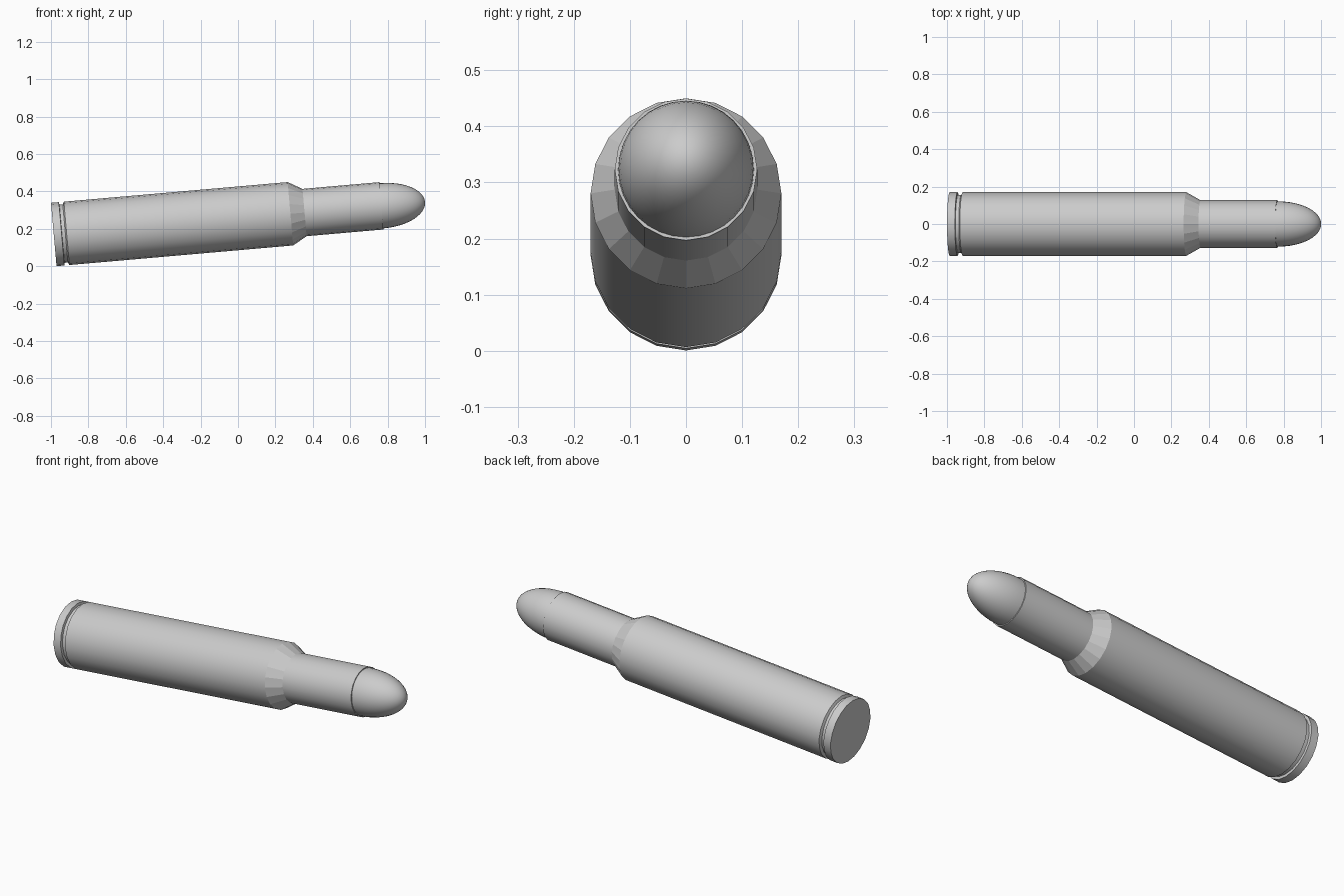
import bpy, bmesh, math
from mathutils import Matrix

if "Cube" in bpy.data.objects:
    bpy.data.objects.remove(bpy.data.objects["Cube"])

# The whole round lies along a local +X axis, tilted nose-up by 5 degrees
PLACE = Matrix.Translation((-0.985, 0, 0.17)) @ Matrix.Rotation(math.radians(-5), 4, 'Y')


def lathe(name, profile, sides, flat_band=None):
    """Spin (distance along axis, radius) points; radius 0 closes to a pole."""
    bm = bmesh.new()
    rings = []
    for s, r in profile:
        if r == 0:
            rings.append([bm.verts.new((s, 0, 0))] * sides)
        else:
            rings.append([bm.verts.new((s, r * math.sin(2 * math.pi * i / sides),
                                        r * math.cos(2 * math.pi * i / sides)))
                          for i in range(sides)])
    flat = []
    for k, (a, b) in enumerate(zip(rings, rings[1:])):
        for i in range(sides):
            j = (i + 1) % sides
            f = bm.faces.new(list(dict.fromkeys((a[i], a[j], b[j], b[i]))))
            if k == flat_band:
                flat.append(f)
    bmesh.ops.recalc_face_normals(bm, faces=bm.faces)
    bm.faces.index_update()
    flat_ids = [f.index for f in flat]
    me = bpy.data.meshes.new(name)
    bm.to_mesh(me)
    bm.free()
    me.transform(PLACE)
    ob = bpy.data.objects.new(name, me)
    bpy.context.collection.objects.link(ob)
    bpy.ops.object.select_all(action='DESELECT')
    ob.select_set(True)
    bpy.context.view_layer.objects.active = ob
    bpy.ops.object.shade_smooth_by_angle(angle=math.radians(25))
    for i in flat_ids:
        me.polygons[i].use_smooth = False
    return ob


# Case: base disc, rim, extractor groove, body, faceted shoulder, neck, mouth
lathe("case", [(0, 0), (0, 0.17), (0.042, 0.17), (0.044, 0.156), (0.062, 0.156),
               (0.069, 0.17), (1.27, 0.17), (1.346, 0.127), (1.758, 0.127),
               (1.758, 0.117), (1.70, 0.117)], 20, flat_band=6)

# Rounded nose: half ellipsoid with a short shank seated in the neck
nose = [(1.70, 0), (1.70, 0.121)]
for i in range(13):
    t = math.pi / 2 * i / 12
    nose.append((1.762 + 0.231 * math.sin(t), 0 if i == 12 else 0.121 * math.cos(t)))
lathe("nose", nose, 32)
